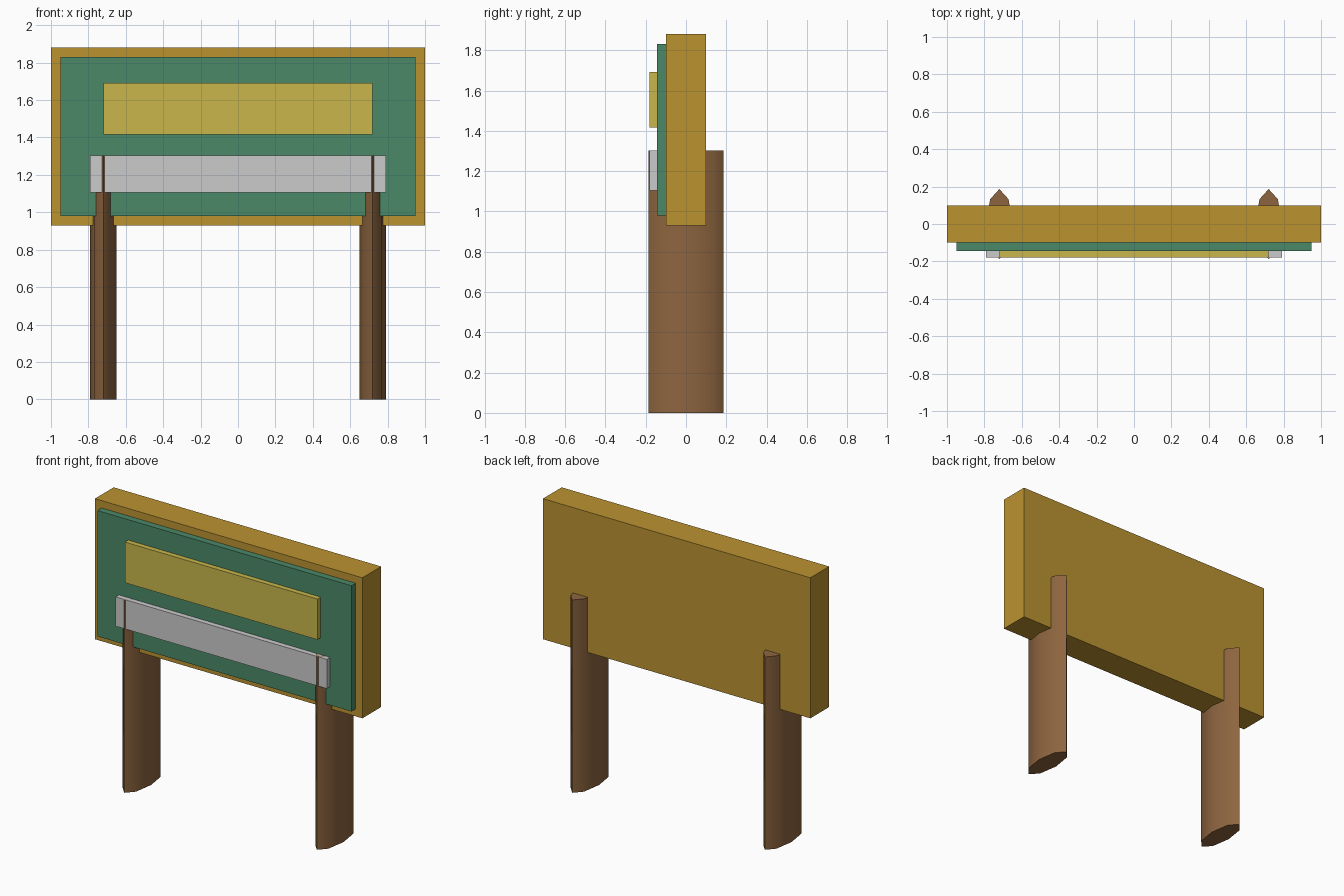
import bpy
import math

if "Cube" in bpy.data.objects:
    bpy.data.objects.remove(bpy.data.objects["Cube"])


def material(name, rgb):
    m = bpy.data.materials.new(name)
    m.diffuse_color = (*rgb, 1.0)
    m.use_nodes = True
    m.node_tree.nodes["Principled BSDF"].inputs["Base Color"].default_value = m.diffuse_color
    return m


gold = material("gold_wood", (0.50, 0.29, 0.03))
green = material("green_paint", (0.07, 0.25, 0.14))
yellow = material("yellow_paint", (0.58, 0.47, 0.07))
brown = material("brown_wood", (0.27, 0.13, 0.05))


def box(name, half_width, y0, y1, z0, z1, mat=None):
    bpy.ops.mesh.primitive_cube_add(size=1, location=(0, (y0 + y1) / 2, (z0 + z1) / 2))
    ob = bpy.context.object
    ob.name = name
    ob.scale = (2 * half_width, y1 - y0, z1 - z0)
    bpy.ops.object.transform_apply(location=False, rotation=False, scale=True)
    if mat:
        ob.data.materials.append(mat)


# Thick sign board with its raised layers on the front
box("sign_board", 1.0, -0.10, 0.10, 0.93, 1.88, gold)
box("front_panel", 0.95, -0.145, -0.10, 0.98, 1.83, green)
box("upper_plaque", 0.72, -0.18, -0.145, 1.417, 1.692, yellow)
box("lower_plaque", 0.79, -0.18, -0.145, 1.105, 1.303)

# Eight-sided posts, flattened in x, running through the board
POST_HEIGHT = 1.303
for side, x in (("left", -0.72), ("right", 0.72)):
    bpy.ops.mesh.primitive_cylinder_add(vertices=8, radius=1, depth=POST_HEIGHT,
                                        location=(x, 0, POST_HEIGHT / 2))
    post = bpy.context.object
    post.name = side + "_post"
    post.scale = (0.07, 0.187, 1)
    bpy.ops.object.transform_apply(location=False, rotation=False, scale=True)
    post.data.materials.append(brown)
    bpy.ops.object.shade_smooth_by_angle(angle=math.radians(40))
